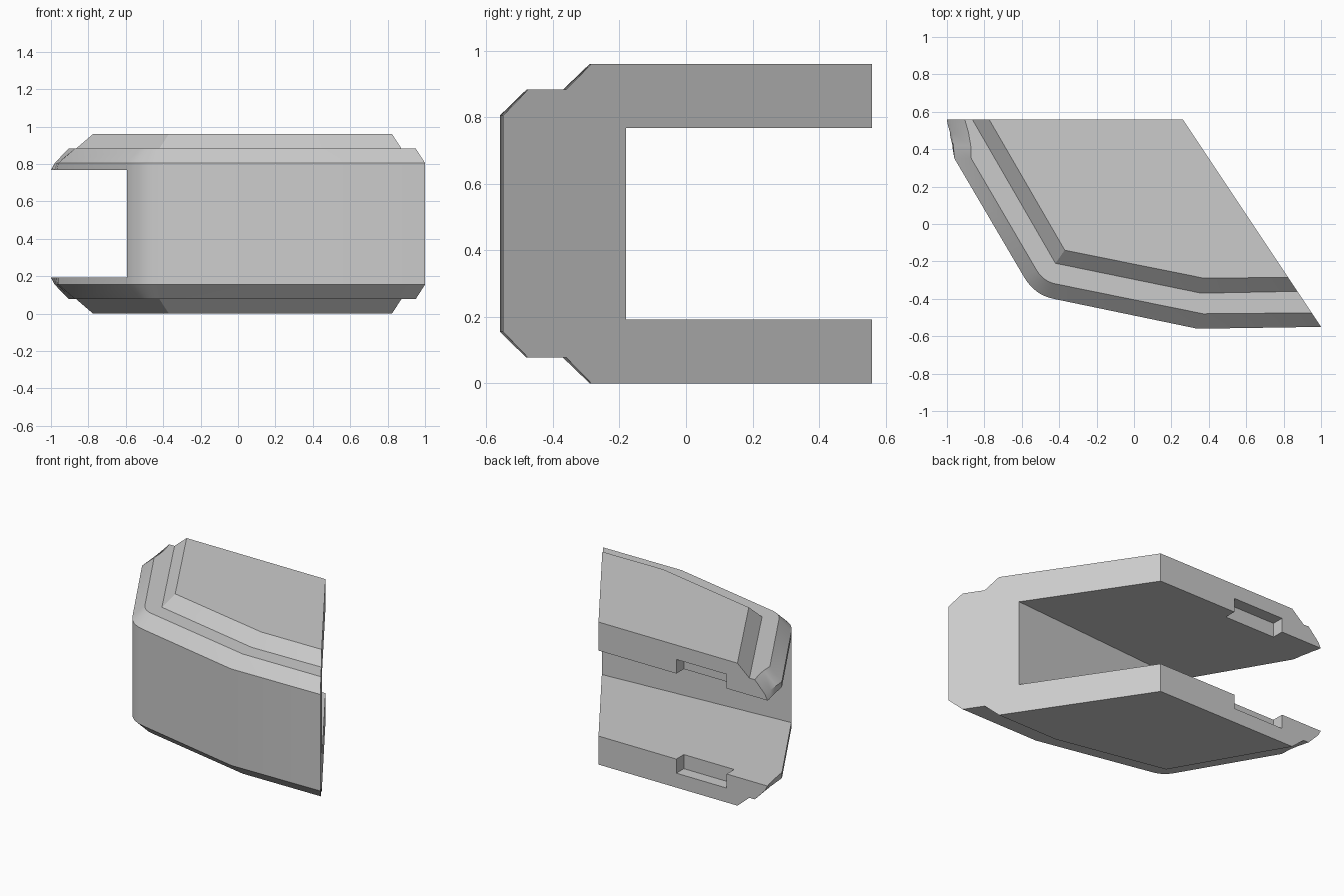
import bpy
import bmesh
import math
from mathutils import Vector

cube = bpy.data.objects.get("Cube")
if cube:
    bpy.data.objects.remove(cube, do_unlink=True)

grey = bpy.data.materials.new("plain_grey")
grey.use_nodes = True
colour = (0.6, 0.6, 0.6, 1)
grey.diffuse_color = colour
grey.node_tree.nodes["Principled BSDF"].inputs["Base Color"].default_value = colour

HEIGHT = 0.96
BACK = 0.56
ARC_STEPS = 8


def ring(left, corner, bend, front_y):
    """Plan outline: left side, rounded corner, front bend, slanted end."""
    a, c, b = (Vector(p) for p in corner)
    pts = [Vector(p) for p in left]
    for i in range(ARC_STEPS + 1):
        t = i / ARC_STEPS
        pts.append(a * (1 - t) ** 2 + c * 2 * t * (1 - t) + b * t ** 2)
    pts.append(Vector(bend))
    pts.append(Vector((1 - (front_y + 0.55) * 2 / 3, front_y)))
    pts.append(Vector((0.26, BACK)))
    return pts


def straight(start, end):
    """Four evenly spaced points for the plain left side of the raised panel."""
    return [Vector(start).lerp(Vector(end), i / 4) for i in range(4)]


def make_object(name, bm):
    bmesh.ops.recalc_face_normals(bm, faces=bm.faces)
    mesh = bpy.data.meshes.new(name)
    bm.to_mesh(mesh)
    bm.free()
    mesh.materials.append(grey)
    obj = bpy.data.objects.new(name, mesh)
    bpy.context.collection.objects.link(obj)
    return obj


def loft(name, layers):
    """Skin a stack of (outline, height) layers and cap both ends."""
    bm = bmesh.new()
    rows = [[bm.verts.new((p[0], p[1], z)) for p in pts] for pts, z in layers]
    n = len(rows[0])
    for low, high in zip(rows, rows[1:]):
        for i in range(n):
            j = (i + 1) % n
            bm.faces.new((low[i], low[j], high[j], high[i]))
    bm.faces.new(rows[0][::-1])
    bm.faces.new(rows[-1])
    bmesh.ops.remove_doubles(bm, verts=bm.verts, dist=0.0005)
    return make_object(name, bm)


# Outlines of the wall, shoulder and raised panel
wall_corner = [(-0.59, -0.28), (-0.533, -0.379), (-0.43, -0.40)]
flare = ring([(-1.01, BACK), (-0.99, 0.49), (-0.973, 0.42), (-0.96, 0.35)],
             wall_corner, (0.34, -0.56), -0.55)
wall = ring([(-0.98, BACK), (-0.972, 0.49), (-0.966, 0.42), (-0.96, 0.35)],
            wall_corner, (0.34, -0.56), -0.55)
shoulder = ring([(-0.905, BACK), (-0.885, 0.49), (-0.873, 0.42), (-0.87, 0.35)],
                [(-0.522, -0.245), (-0.486, -0.306), (-0.42, -0.32)],
                (0.37, -0.48), -0.475)
foot, crest = (-0.42, -0.21), (-0.37, -0.14)
panel_foot = ring(straight((-0.865, BACK), foot), [foot] * 3, (0.36, -0.37), -0.36)
panel_top = ring(straight((-0.775, BACK), crest), [crest] * 3, (0.375, -0.29), -0.285)

# Upper half of the stack, reflected for the lower half
upper = [(flare, 0.75), (wall, 0.805), (shoulder, 0.883),
         (panel_foot, 0.883), (panel_top, HEIGHT)]
lower = [(pts, HEIGHT - z) for pts, z in reversed(upper)]
body = loft("shell_body", lower + upper)

# Cutters: the deep opening and the shallow notches in its back lips
slot = [(-2, -0.374), (2, -0.092), (2, 1), (-2, 1)]
notch = [(-0.695, 0.48), (-0.32, 0.48), (-0.32, 1), (-0.695, 1)]
cutters = [loft("opening_cutter", [(slot, 0.192), (slot, 0.768)]),
           loft("notch_cutter", [(notch, 0.097), (notch, 0.863)])]

bpy.ops.object.select_all(action="DESELECT")
bpy.context.view_layer.objects.active = body
body.select_set(True)
for cutter in cutters:
    cutter.hide_render = True
    mod = body.modifiers.new(cutter.name, "BOOLEAN")
    mod.operation = "DIFFERENCE"
    mod.solver = "EXACT"
    mod.object = cutter
    bpy.ops.object.modifier_apply(modifier=mod.name)
    bpy.data.objects.remove(cutter, do_unlink=True)

# Merge flat areas, then smooth only the rounded parts
bm = bmesh.new()
bm.from_mesh(body.data)
bmesh.ops.dissolve_limit(bm, angle_limit=math.radians(0.5),
                         verts=bm.verts, edges=bm.edges)
bm.to_mesh(body.data)
bm.free()
bpy.ops.object.shade_smooth_by_angle(angle=math.radians(25))
